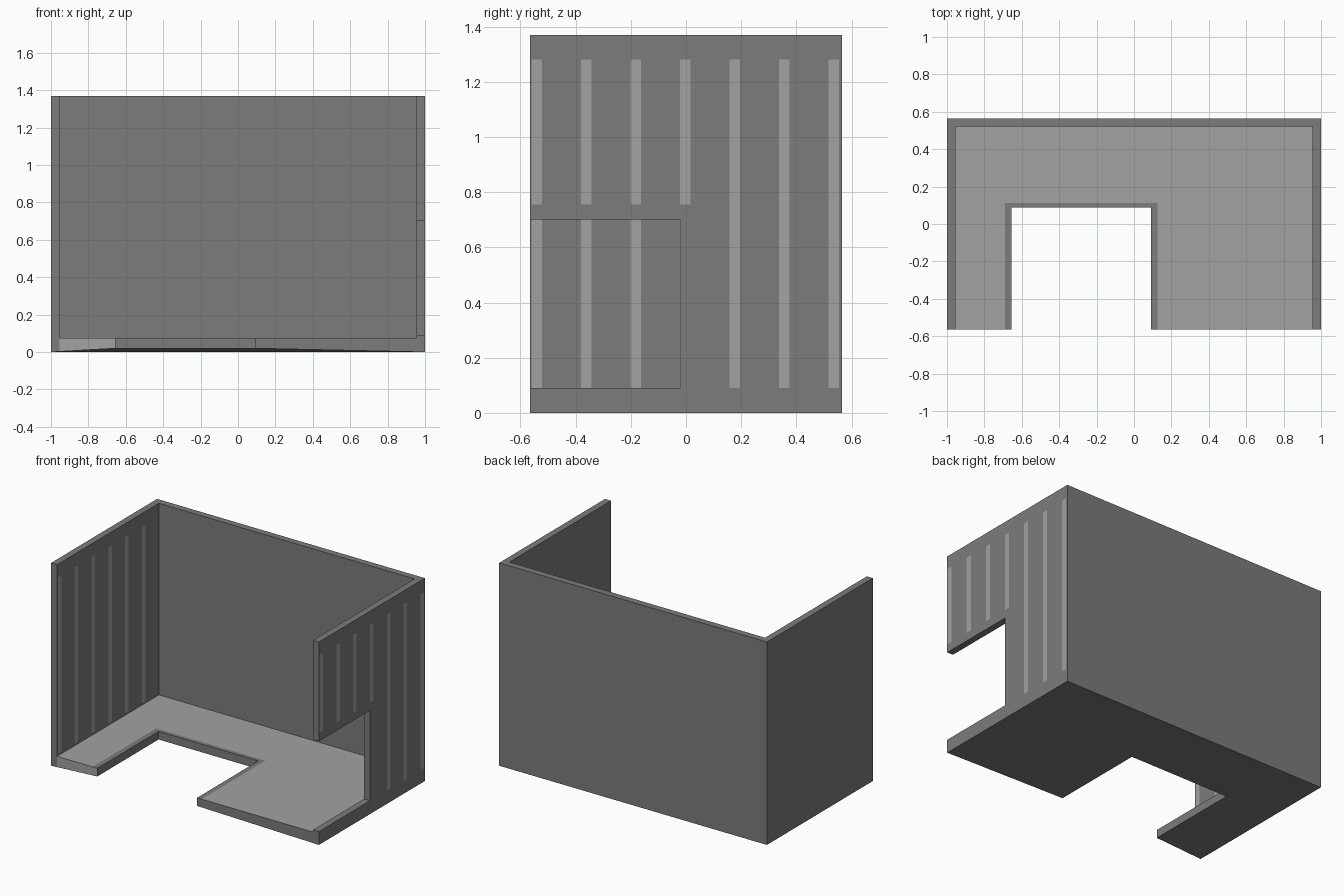
import bpy, bmesh

if "Cube" in bpy.data.objects:
    bpy.data.objects.remove(bpy.data.objects["Cube"])

W, D, H = 1.0, 0.565, 1.37      # half width, half depth, height
T, FLOOR = 0.045, 0.075         # wall thickness, floor top
EPS = 0.001


def material(name, g):
    m = bpy.data.materials.new(name)
    m.diffuse_color = (g, g, g, 1)
    m.use_nodes = True
    m.node_tree.nodes["Principled BSDF"].inputs["Base Color"].default_value = m.diffuse_color
    return m


dark = material("dark_grey", 0.2)
light = material("light_grey", 0.36)


def finish(name, bm, mat, fix=True):
    if fix:
        bmesh.ops.recalc_face_normals(bm, faces=bm.faces[:])
    me = bpy.data.meshes.new(name)
    bm.to_mesh(me)
    bm.free()
    me.materials.append(mat)
    ob = bpy.data.objects.new(name, me)
    bpy.context.collection.objects.link(ob)
    return ob


def prism(name, profile, offset, mat):
    """Extrude a closed 3D outline along an offset."""
    bm = bmesh.new()
    face = bm.faces.new([bm.verts.new(p) for p in profile])
    ext = bmesh.ops.extrude_face_region(bm, geom=[face])["geom"]
    bmesh.ops.translate(bm, vec=offset, verts=[v for v in ext if isinstance(v, bmesh.types.BMVert)])
    return finish(name, bm, mat)


def u_loops(x, y, nx0, nx1, ny):
    """Outer and notch corners of the U-shaped floor plan."""
    return ([(-x, -D), (-x, y), (x, y), (x, -D)],
            [(nx0, -D), (nx0, ny), (nx1, ny), (nx1, -D)])


def u_sheet(bm, outer, inner, z_out, z_in, up):
    o = [bm.verts.new((*p, z_out)) for p in outer]
    n = [bm.verts.new((*p, z_in)) for p in inner]
    for i in range(3):
        q = [o[i], n[i], n[i + 1], o[i + 1]]
        bm.faces.new(q if up else q[::-1])
    return o + n[::-1]


# floor slab: flat top, underside rising towards the notch
bm = bmesh.new()
loops = u_loops(W, D, -0.655, 0.09, 0.088)
top = u_sheet(bm, *loops, FLOOR, FLOOR, True)
bottom = u_sheet(bm, *loops, 0, 0.02, False)
for i in range(8):
    j = (i + 1) % 8
    bm.faces.new((top[i], top[j], bottom[j], bottom[i]))
finish("floor_slab", bm, dark)

# light floor covering, leaving a dark rim round the notch
bm = bmesh.new()
u_sheet(bm, *u_loops(W - T, D - T, -0.69, 0.125, 0.113), FLOOR + EPS, FLOOR + EPS, True)
finish("floor_cover", bm, light, False)

# light front end of the left floor arm
bm = bmesh.new()
y = -D - EPS
bm.faces.new([bm.verts.new(p) for p in
              [(-0.955, y, 0.003), (-0.655, y, 0.02), (-0.655, y, FLOOR), (-0.955, y, FLOOR)]])
finish("floor_front_end", bm, light, False)

# walls
prism("back_wall", [(-W + T, D, FLOOR), (W - T, D, FLOOR), (W - T, D, H), (-W + T, D, H)],
      (0, -T, 0), dark)
prism("left_wall", [(-W, -D, FLOOR), (-W, D, FLOOR), (-W, D, H), (-W, -D, H)], (T, 0, 0), dark)
right_profile = [(-D, 0.70), (-D, H), (D, H), (D, FLOOR), (-D, FLOOR), (-D, 0.09),
                 (-0.02, 0.09), (-0.02, 0.70)]
prism("right_wall", [(W, a, b) for a, b in right_profile], (-T, 0, 0), dark)


# light vertical stripes on the +x side of both side walls
def stripes(name, x, count, low):
    bm = bmesh.new()
    for i in range(count):
        a = -0.56 + i * 0.1795
        b, z = a + 0.038, low(i)
        bm.faces.new([bm.verts.new(p) for p in
                      [(x, a, z), (x, b, z), (x, b, 1.28), (x, a, 1.28)]])
    finish(name, bm, light, False)


stripes("left_wall_stripes", -W + T + EPS, 6, lambda i: 0.09)
stripes("right_wall_stripes", W + EPS, 7, lambda i: 0.755 if i < 4 else 0.09)
